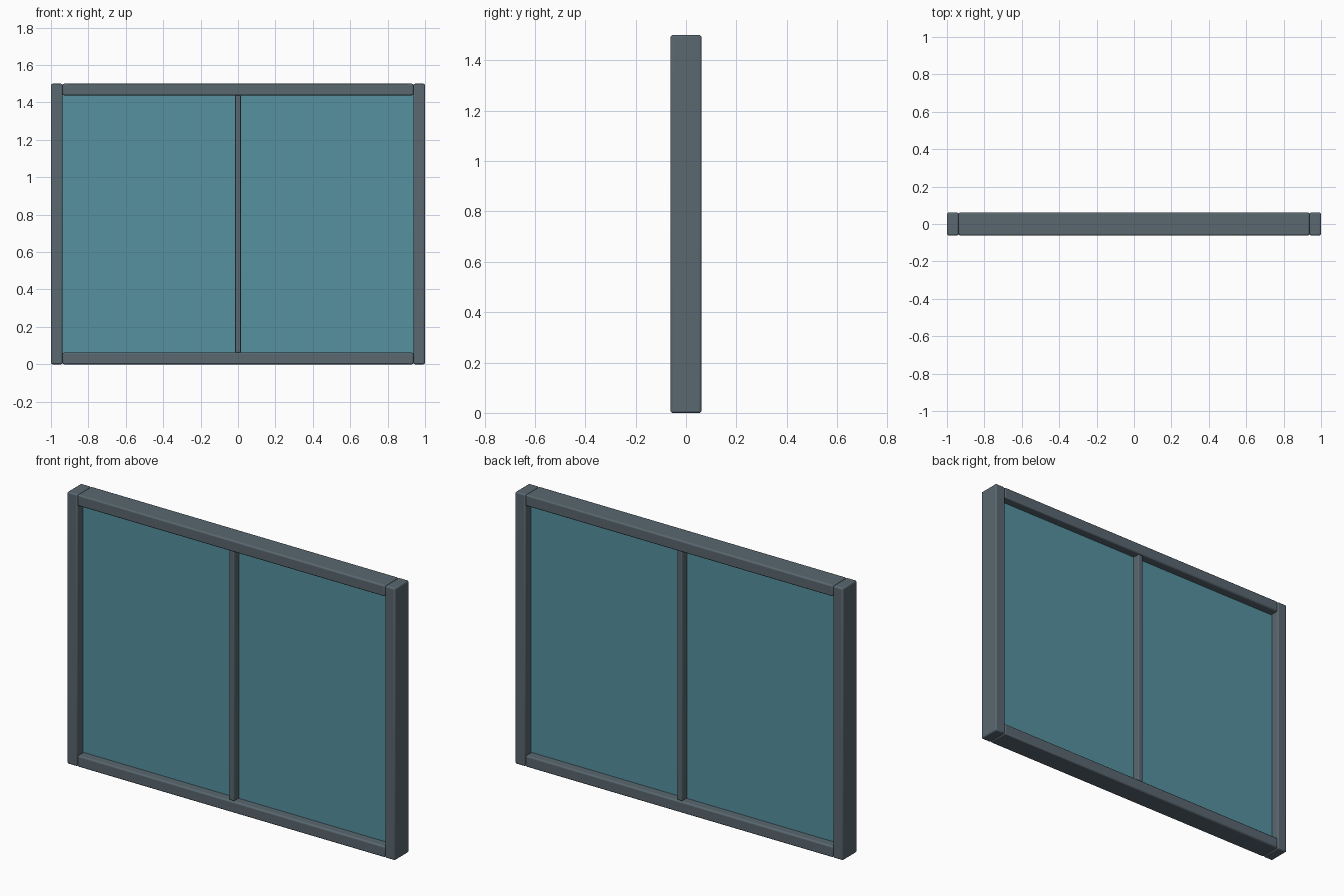
import bpy
import math

old = bpy.data.objects.get("Cube")
if old:
    bpy.data.objects.remove(old, do_unlink=True)


def make_material(name, colour):
    mat = bpy.data.materials.new(name)
    mat.use_nodes = True
    mat.diffuse_color = (*colour, 1)
    mat.node_tree.nodes["Principled BSDF"].inputs["Base Color"].default_value = (*colour, 1)
    return mat


grey = make_material("slate grey", (0.1, 0.135, 0.16))
teal = make_material("teal glass", (0.092, 0.285, 0.35))


def box(name, centre, size, mat, bevel=0.0):
    bpy.ops.mesh.primitive_cube_add(size=1, location=centre)
    obj = bpy.context.object
    obj.name = name
    obj.scale = size
    bpy.ops.object.transform_apply(location=False, rotation=False, scale=True)
    obj.data.materials.append(mat)
    if bevel:
        mod = obj.modifiers.new("rounded edges", "BEVEL")
        mod.width = bevel
        mod.segments = 3
        bpy.ops.object.shade_smooth_by_angle(angle=math.radians(35))
    return obj


WIDTH, HEIGHT, DEPTH = 2.0, 1.5, 0.122
BAR = 0.062
MID = HEIGHT / 2
INNER = WIDTH - 2 * BAR

# Outer frame: full-height posts with rails between them
for side, x in (("left", 1), ("right", -1)):
    box(side + "_post", (x * (WIDTH - BAR) / 2, 0, MID), (BAR, DEPTH, HEIGHT), grey, 0.008)
for name, z in (("bottom_rail", BAR / 2), ("top_rail", HEIGHT - BAR / 2)):
    box(name, (0, 0, z), (INNER, DEPTH, BAR), grey, 0.008)

# Central divider
box("mullion", (0, 0, MID), (0.03, 0.11, HEIGHT - 2 * BAR), grey, 0.005)

# Glass sheet, tucked slightly into the frame
box("glass_pane", (0, 0, MID), (INNER + 0.01, 0.025, HEIGHT - 2 * BAR + 0.01), teal)
